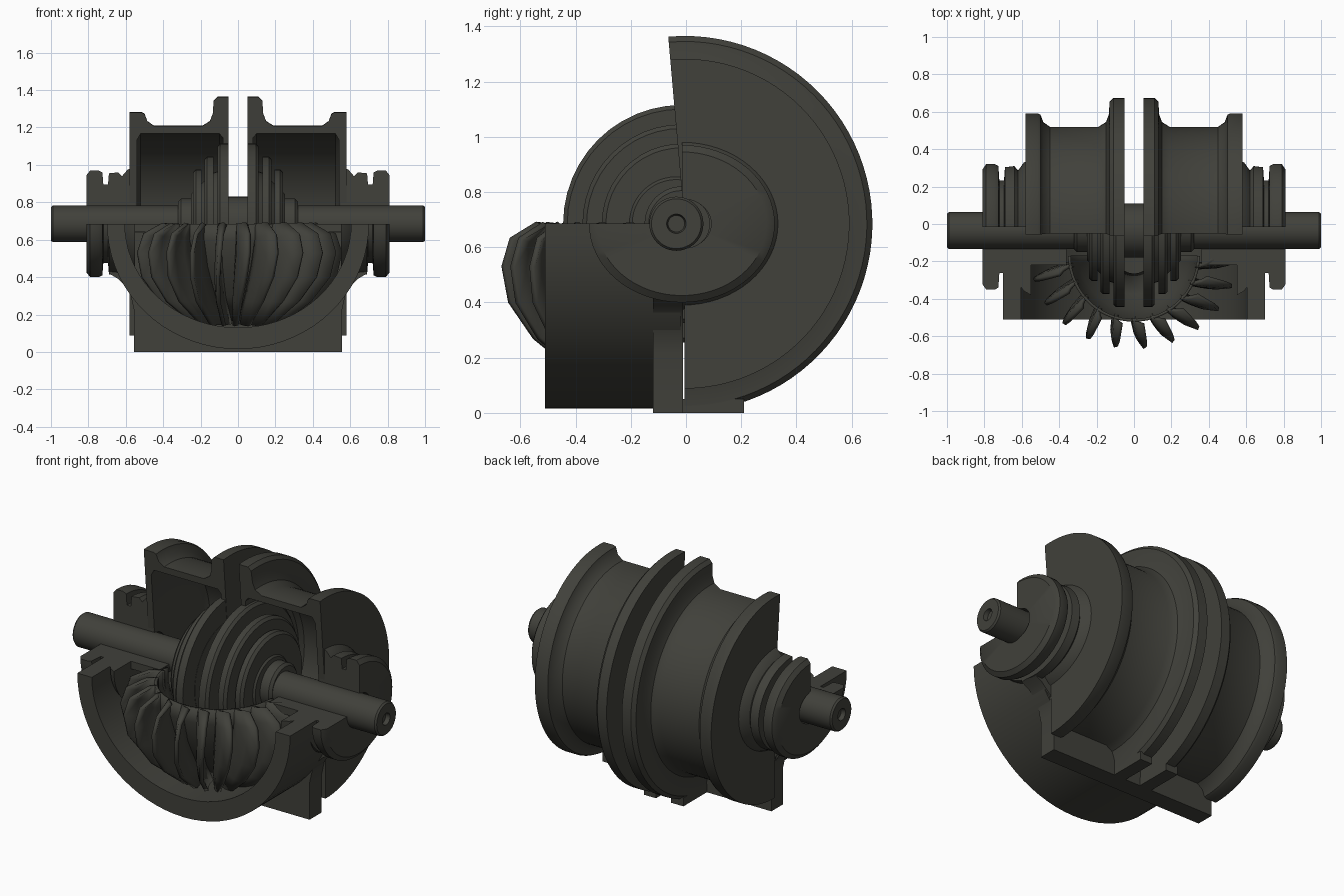
import bpy, bmesh
from math import sin, cos, radians

if "Cube" in bpy.data.objects:
    bpy.data.objects.remove(bpy.data.objects["Cube"])

AXIS_Z = 0.685
iron = bpy.data.materials.new("dark_iron")
iron.use_nodes = True
iron.diffuse_color = (0.052, 0.052, 0.043, 1)
iron.node_tree.nodes["Principled BSDF"].inputs["Base Color"].default_value = iron.diffuse_color


def finish(name, bm, angle=35):
    bmesh.ops.remove_doubles(bm, verts=bm.verts, dist=0.0001)
    bmesh.ops.recalc_face_normals(bm, faces=bm.faces)
    mesh = bpy.data.meshes.new(name)
    bm.to_mesh(mesh)
    bm.free()
    ob = bpy.data.objects.new(name, mesh)
    bpy.context.collection.objects.link(ob)
    mesh.materials.append(iron)
    bpy.ops.object.select_all(action="DESELECT")
    ob.select_set(True)
    bpy.context.view_layer.objects.active = ob
    bpy.ops.object.shade_smooth_by_angle(angle=radians(angle))
    return ob


def revolve(name, profile, start=0, sweep=360, side=1, y=-0.035, stretch=1.0, steps=48):
    """Turn a closed (x, radius) outline about the long axis, capping cut ends."""
    bm = bmesh.new()
    full = sweep == 360
    rings = []
    for i in range(steps if full else steps + 1):
        a = radians(start + sweep * i / steps)
        rings.append([bm.verts.new((side * px, y + r * cos(a) * stretch, AXIS_Z + r * sin(a)))
                      for px, r in profile])
    n = len(profile)
    for i in range(steps):
        p, q = rings[i], rings[(i + 1) % len(rings)]
        for j in range(n):
            k = (j + 1) % n
            bm.faces.new((p[j], p[k], q[k], q[j]))
    if not full:
        bm.faces.new(rings[0])
        bm.faces.new(rings[-1])
    return finish(name, bm)


def extrude(name, outline, y0, y1):
    """Extrude an (x, z) outline from front to back."""
    bm = bmesh.new()
    face = bm.faces.new([bm.verts.new((x, y0, z)) for x, z in outline])
    out = bmesh.ops.extrude_face_region(bm, geom=[face])
    for v in out["geom"]:
        if isinstance(v, bmesh.types.BMVert):
            v.co.y = y1
    return finish(name, bm)


def arc(rx, rz, a0, a1, steps=36):
    return [(rx * cos(radians(a0 + (a1 - a0) * i / steps)),
             AXIS_Z + rz * sin(radians(a0 + (a1 - a0) * i / steps))) for i in range(steps + 1)]


def box(name, x0, x1, y0, y1, z0, z1):
    extrude(name, [(x0, z0), (x1, z0), (x1, z1), (x0, z1)], y0, y1)


def sheet(name, rows, thickness):
    """Skin a grid of points and give it thickness."""
    bm = bmesh.new()
    grid = [[bm.verts.new(co) for co in row] for row in rows]
    for p, q in zip(grid, grid[1:]):
        for j in range(len(p) - 1):
            bm.faces.new((p[j], p[j + 1], q[j + 1], q[j]))
    mod = finish(name, bm).modifiers.new("thickness", "SOLIDIFY")
    mod.thickness = thickness
    mod.offset = 0


# Hollow casing halves and stepped bearing housings
casing = [(.05, .09), (.05, .68), (.11, .68), (.13, .66), (.135, .59), (.15, .55), (.19, .525),
          (.45, .525), (.485, .55), (.50, .59), (.515, .597), (.58, .597), (.58, .09),
          (.54, .09), (.54, .45), (.52, .485), (.10, .485), (.08, .46), (.08, .09)]
housing = [(.55, .09), (.55, .31), (.59, .29), (.62, .255), (.64, .275), (.69, .27), (.695, .21),
           (.72, .21), (.725, .275), (.745, .285), (.79, .285), (.81, .26), (.81, .09)]
discs = {"large": (.052, .11, .43), "middle": (.13, .18, .36), "small": (.195, .24, .29),
         "collar": (.24, .32, .135)}
for side, tag in ((1, "left"), (-1, "right")):
    revolve(tag + "_casing", casing, -90, 185, side, y=-0.005)
    revolve(tag + "_bearing_housing", housing, -180, 270, side, y=-0.015, stretch=1.18)
    # Rotor discs with a bevelled rim
    for part, (a, b, r) in discs.items():
        revolve(f"{tag}_{part}_disc", [(a, 0), (a, r), (b - .015, r), (b, r - .015), (b, 0)],
                side=side, y=-0.015)
    # Tapered web between the discs
    revolve(tag + "_rotor_web", [(.05, 0), (.05, .30), (.14, .27), (.2, .21), (.25, .16), (.25, 0)],
            side=side)
    # Foot under the centre flange and ledge at the joint
    inner, outer = sorted((side * .05, side * .13))
    box(tag + "_casing_foot", inner, outer, -.01, .21, 0, .05)
    inner, outer = sorted((side * .36, side * .66))
    box(tag + "_joint_flange", inner, outer, -.22, -.11, .64, AXIS_Z)

# Shaft with recessed ends
half = [(0, .145), (.05, .145), (.05, .098), (.99, .098), (1, .09), (1, .035), (.975, .03), (.975, 0)]
revolve("shaft", half + [(-x, r) for x, r in reversed(half)][:-1])

# Open half-cylinder hood and its supporting base
extrude("exhaust_hood", arc(.70, .67, 180, 360) + arc(.605, .555, 360, 180), -.51, -.02)
extrude("base_block", [(-.555, 0), (.555, 0), (.555, .22), (.58, .33), (.64, .39), (.69, .42),
                       (.69, AXIS_Z), (-.69, AXIS_Z), (-.69, .42), (-.64, .39), (-.58, .33),
                       (-.555, .22)], -.12, -.01)

# Thin bowl that carries the vanes
BOWL_Y = -0.17
bowl = [(.345, .685), (.345, .60), (.30, .46), (.21, .30), (.10, .17)]
sheet("vane_bowl", [[(r * cos(radians(a)), BOWL_Y + r * sin(radians(a)), z) for r, z in bowl]
                    for a in range(-180, 1, 6)], 0.015)

# Broad curved vanes fanned around the bowl, reaching further out at the sides
tips = [(.37, .685), (.465, .63), (.495, .53), (.47, .40), (.38, .27), (.22, .14)]
roots = [(.335, .685), (.335, .60), (.31, .50), (.26, .38), (.19, .27), (.10, .15)]
VANES = 11
for i in range(VANES):
    base = radians(-171 + 162 * i / (VANES - 1))
    rows = []
    for (ro, zo), (ri, zi) in zip(tips, roots):
        row = []
        for t in (0, .35, .7, 1):
            r, z = ri + (ro - ri) * t, zi + (zo - zi) * t
            a = base + .12 * t * t - .5 * (AXIS_Z - z) ** 2
            row.append((r * cos(a) * (1 + .12 * t), BOWL_Y + r * sin(a), z))
        rows.append(row)
    sheet(f"vane_{i + 1}", rows, 0.022)
